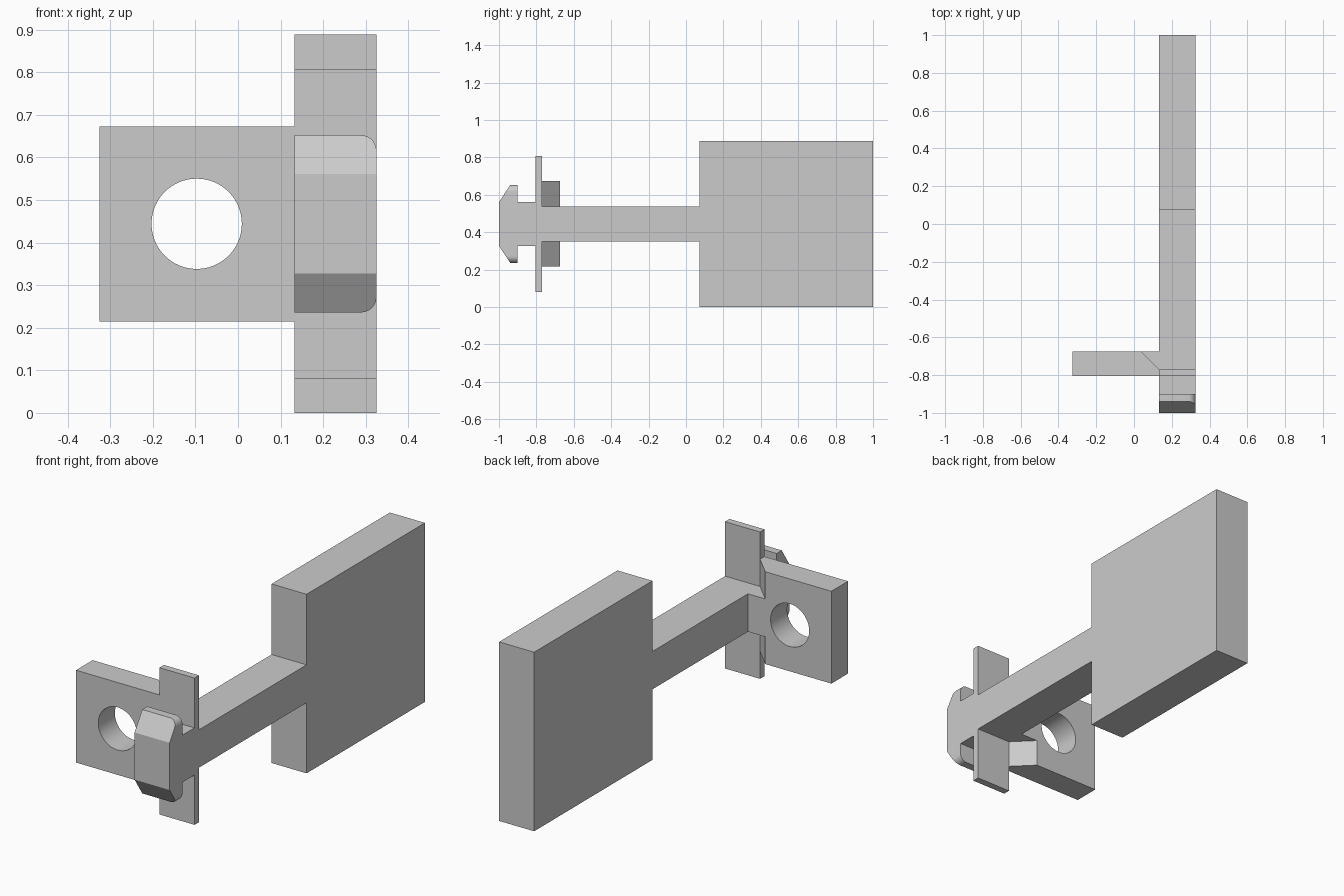
import bpy
import bmesh
from math import sin, cos, pi
from mathutils import Vector

cube = bpy.data.objects.get("Cube")
if cube:
    bpy.data.objects.remove(cube, do_unlink=True)

# Single material
grey = bpy.data.materials.new("light grey")
grey.use_nodes = True
grey.diffuse_color = (0.6, 0.6, 0.6, 1)
grey.node_tree.nodes["Principled BSDF"].inputs["Base Color"].default_value = (0.6, 0.6, 0.6, 1)

X0, X1 = 0.133, 0.325      # thickness of the main body
MID = 0.444                # height of the symmetry plane
PLACE = {"x": lambda a, b, d: (d, a, b),
         "y": lambda a, b, d: (a, d, b),
         "z": lambda a, b, d: (a, b, d)}


def prism(name, outline, axis, lo, hi):
    """Extrude a closed 2D outline along an axis from lo to hi."""
    bm = bmesh.new()
    face = bm.faces.new([bm.verts.new(PLACE[axis](a, b, lo)) for a, b in outline])
    out = bmesh.ops.extrude_face_region(bm, geom=[face])
    top = [v for v in out["geom"] if isinstance(v, bmesh.types.BMVert)]
    bmesh.ops.translate(bm, verts=top, vec=Vector(PLACE[axis](0, 0, hi - lo)))
    bmesh.ops.recalc_face_normals(bm, faces=bm.faces)
    mesh = bpy.data.meshes.new(name)
    bm.to_mesh(mesh)
    bm.free()
    mesh.materials.append(grey)
    obj = bpy.data.objects.new(name, mesh)
    bpy.context.collection.objects.link(obj)
    return obj


def arc(cx, cy, r, start, end, steps):
    return [(cx + r * cos(start + (end - start) * i / steps),
             cy + r * sin(start + (end - start) * i / steps)) for i in range(steps + 1)]


def mirrored(half):
    """Complete an upper half outline of (position, half height) pairs."""
    return [(p, MID + h) for p, h in half] + [(p, MID - h) for p, h in reversed(half)]


def boolean(obj, cutter, operation):
    mod = obj.modifiers.new("cut", "BOOLEAN")
    mod.object, mod.operation, mod.solver = cutter, operation, "EXACT"
    bpy.ops.object.select_all(action="DESELECT")
    bpy.context.view_layer.objects.active = obj
    obj.select_set(True)
    bpy.ops.object.modifier_apply(modifier=mod.name)
    bpy.data.objects.remove(cutter, do_unlink=True)
    bpy.ops.object.shade_smooth_by_angle(angle=pi / 6)


# Body: neck, cross plate, arm and large block in one side profile
body_half = [(-0.9, 0.117), (-0.805, 0.117), (-0.805, 0.364), (-0.77, 0.364),
             (-0.77, 0.094), (0.073, 0.094), (0.073, 0.444), (1.0, 0.444)]
prism("body", mirrored(body_half), "x", X0, X1)

# Clip head: chamfered side profile with two rounded outer corners
head = prism("clip_head", mirrored([(-1.0, 0.117), (-0.94, 0.208), (-0.9, 0.208)]), "x", X0, X1)
R, H = 0.036, 0.208
rounded = ([(X0 - 0.1, MID - H), ]
           + arc(X1 - R, MID - H + R, R, -pi / 2, 0, 10)
           + arc(X1 - R, MID + H - R, R, 0, pi / 2, 10)
           + [(X0 - 0.1, MID + H)])
boolean(head, prism("corner_cutter", rounded, "y", -1.1, -0.8), "INTERSECT")

# Side lug: chamfered towards the body, with a round hole
lug = prism("side_lug", [(-0.325, -0.805), (X0, -0.805), (X0, -0.77),
                         (0.038, -0.675), (-0.325, -0.675)], "z", 0.215, 0.673)
boolean(lug, prism("hole_cutter", arc(-0.097, MID, 0.106, 0, 2 * pi * 63 / 64, 63), "y", -1, -0.5),
        "DIFFERENCE")

# Web joining the lug to the arm
prism("lug_web", [(0.038, -0.675), (X0, -0.77), (X0, -0.675)], "z", MID - 0.094, MID + 0.094)
